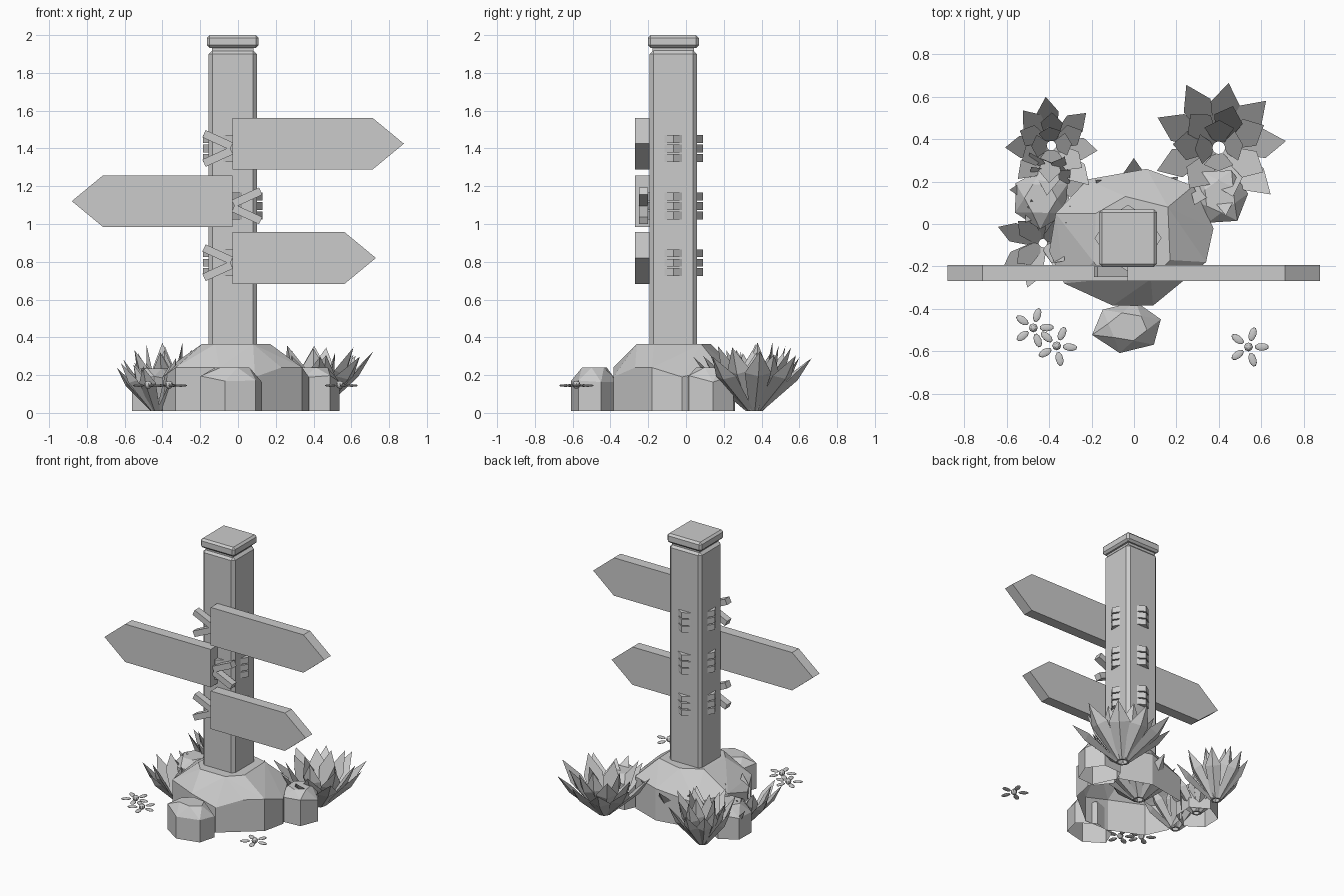
import bpy, bmesh, math, random
from mathutils import Vector, Matrix

random.seed(4)
if "Cube" in bpy.data.objects:
    bpy.data.objects.remove(bpy.data.objects["Cube"], do_unlink=True)

grey = bpy.data.materials.new("plain grey")
grey.use_nodes = True
grey.diffuse_color = (0.6, 0.6, 0.6, 1)
grey.node_tree.nodes["Principled BSDF"].inputs["Base Color"].default_value = (0.6, 0.6, 0.6, 1)


def finish(name, bm):
    bmesh.ops.recalc_face_normals(bm, faces=bm.faces)
    mesh = bpy.data.meshes.new(name)
    bm.to_mesh(mesh)
    bm.free()
    mesh.materials.append(grey)
    obj = bpy.data.objects.new(name, mesh)
    bpy.context.collection.objects.link(obj)
    return obj


def box(name, size, matrix, edge=0):
    bm = bmesh.new()
    bmesh.ops.create_cube(bm, size=1, matrix=matrix @ Matrix.Diagonal((*size, 1)))
    obj = finish(name, bm)
    if edge:
        mod = obj.modifiers.new("bevel", "BEVEL")
        mod.width = edge
        mod.segments = 1


def extrude_outline(bm, outline, offset):
    face = bm.faces.new([bm.verts.new(p) for p in outline])
    ext = bmesh.ops.extrude_face_region(bm, geom=[face], use_keep_orig=True)
    verts = [g for g in ext["geom"] if isinstance(g, bmesh.types.BMVert)]
    bmesh.ops.translate(bm, verts=verts, vec=offset)


# Stones are wrapped hulls, open underneath
def hull(name, points):
    bm = bmesh.new()
    for p in points:
        bm.verts.new(p)
    out = bmesh.ops.convex_hull(bm, input=bm.verts)
    loose = {g for g in out["geom_interior"] + out["geom_unused"]
             if isinstance(g, bmesh.types.BMVert)}
    bmesh.ops.delete(bm, geom=list(loose), context="VERTS")
    under = [f for f in bm.faces if all(v.co.z < 0.02 for v in f.verts)]
    bmesh.ops.delete(bm, geom=under, context="FACES")
    finish(name, bm)


# Post with cap
px, py = -0.028, -0.067
box("post", (0.256, 0.25, 1.64), Matrix.Translation((px, py, 1.1)), 0.02)
box("cap_neck", (0.22, 0.22, 0.04), Matrix.Translation((px, py, 1.925)))
box("cap", (0.274, 0.27, 0.067), Matrix.Translation((px, py, 1.966)), 0.014)

# Arrow boards, each with a forked end and wedge ribs around the post
end = -0.03
for label, side, length, mid in (("upper", 1, 0.908, 1.425),
                                 ("middle", -1, 0.85, 1.121),
                                 ("lower", 1, 0.76, 0.82)):
    h = 0.137
    tip, shoulder = end + side * length, end + side * (length - 0.166)
    bm = bmesh.new()
    outline = [(end, -h), (shoulder, -h), (tip, 0), (shoulder, h), (end, h)]
    extrude_outline(bm, [(x, -0.269, mid + z) for x, z in outline], (0, 0.076, 0))
    finish(label + "_board", bm)

    for part, up in (("top", 1), ("bottom", -1)):
        a = Vector((end - side * 0.005, -0.225, mid - 0.025 + up * 0.012))
        b = Vector((end - side * 0.15, -0.225, mid - 0.025 + up * 0.078))
        d = b - a
        turn = Matrix.Rotation(-math.atan2(d.z, d.x), 4, "Y")
        box(f"{label}_{part}_fork", (d.length, 0.05, 0.042),
            Matrix.Translation((a + b) / 2) @ turn)

    bm = bmesh.new()
    for quarter in range(4):
        turn = Matrix.Rotation(quarter * math.pi / 2, 3, "Z")
        for k in (-1, 0, 1):
            z = mid - 0.025 + k * 0.05
            plan = [(0.122, -0.055), (0.158, 0), (0.122, 0.055)]
            pts = [turn @ Vector((x, y, 0)) + Vector((px, py, z - 0.021)) for x, y in plan]
            extrude_outline(bm, pts, (0, 0, 0.042))
    finish(label + "_ribs", bm)

# Main boulder
belly = [(-0.40, -0.13), (-0.33, -0.28), (-0.10, -0.385), (0.09, -0.385), (0.23, -0.27),
         (0.34, -0.18), (0.375, -0.02), (0.28, 0.18), (0.06, 0.26), (-0.22, 0.21), (-0.37, 0.05)]
crown = [(-0.19, -0.18), (-0.12, -0.26), (0.08, -0.26), (0.17, -0.17),
         (0.16, 0.08), (-0.04, 0.13), (-0.18, 0.05)]
hull("boulder", [(x, y, 0.365) for x, y in crown]
     + [(x, y, 0.24 - 0.05 * (i % 3 == 0)) for i, (x, y) in enumerate(belly)]
     + [(x, y, 0.01) for x, y in belly])


# Small rocks: upright walls and a faceted top
def rock(name, x, y, rx, ry, height, spin):
    pts = []
    for i in range(6):
        s = random.uniform(0.94, 1.04)
        lift = random.uniform(0.66, 0.85)
        for z, scale, shift in ((0.01, s, 0), (lift * height, s, 0), (height, 0.55, 0.5)):
            a = (i + shift) * math.tau / 6 + spin
            pts.append((x + rx * scale * math.cos(a), y + ry * scale * math.sin(a), z))
    hull(name, pts)


rock("front_rock", -0.03, -0.485, 0.17, 0.125, 0.24, 0.3)
rock("left_rock", 0.405, 0.13, 0.14, 0.14, 0.24, 0.1)
rock("right_rock", -0.44, 0.12, 0.14, 0.14, 0.235, 0.5)


# Plants: rings of broad folded leaves with pointed tips
def plant(name, x, y, reach, height, counts):
    bm = bmesh.new()
    for ring, count in enumerate(counts):
        for i in range(count):
            a = (i + 0.5 * ring) * math.tau / count + random.uniform(-0.12, 0.12)
            r = reach * (1, 0.7, 0.38)[ring] * random.uniform(0.88, 1.08)
            h = height * (0.86, 0.93, 0.98)[ring] * random.uniform(0.88, 1.04)
            wide = reach * 0.22
            turn = Matrix.Translation((x, y, 0.01)) @ Matrix.Rotation(a, 4, "Z")
            r0 = 0.09 * reach
            rw = r0 + 0.64 * (r - r0)
            spots = [(r0, -0.025, 0), (r0, 0.025, 0), (rw, wide, 0.64 * h), (r, 0, h),
                     (rw, -wide, 0.64 * h), (rw + 0.025, 0, 0.58 * h), (r0 + 0.015, 0, 0)]
            v = [bm.verts.new(turn @ Vector(p)) for p in spots]
            for ids in ((1, 2, 5, 6), (2, 3, 5), (3, 4, 5), (4, 0, 6, 5),
                        (0, 4, 2, 1), (2, 4, 3), (0, 1, 6)):
                bm.faces.new([v[k] for k in ids])
    finish(name, bm)


plant("back_left_plant", 0.40, 0.36, 0.32, 0.36, (9, 7, 4))
plant("back_right_plant", -0.39, 0.37, 0.24, 0.36, (8, 6, 4))
plant("right_plant", -0.43, -0.09, 0.21, 0.3, (7, 4))
plant("rock_gap_plant", -0.40, 0.16, 0.19, 0.27, (6, 4))
plant("boulder_plant", 0.0, 0.05, 0.27, 0.27, (8, 6))


# Flowers with five flat oval petals
def flower(name, x, y, spin):
    bm = bmesh.new()
    at = Matrix.Translation((x, y, 0.145))
    bmesh.ops.create_uvsphere(bm, u_segments=8, v_segments=6, radius=0.021,
                              matrix=at @ Matrix.Translation((0, 0, 0.004)))
    for i in range(5):
        m = (at @ Matrix.Rotation(spin + i * math.tau / 5, 4, "Z")
             @ Matrix.Translation((0.063, 0, 0)) @ Matrix.Diagonal((0.034, 0.018, 0.007, 1)))
        bmesh.ops.create_uvsphere(bm, u_segments=10, v_segments=6, radius=1, matrix=m)
    finish(name, bm)


flower("right_flower", -0.475, -0.49, 0.02)
flower("right_front_flower", -0.365, -0.575, -0.1)
flower("left_flower", 0.54, -0.58, 0.0)
